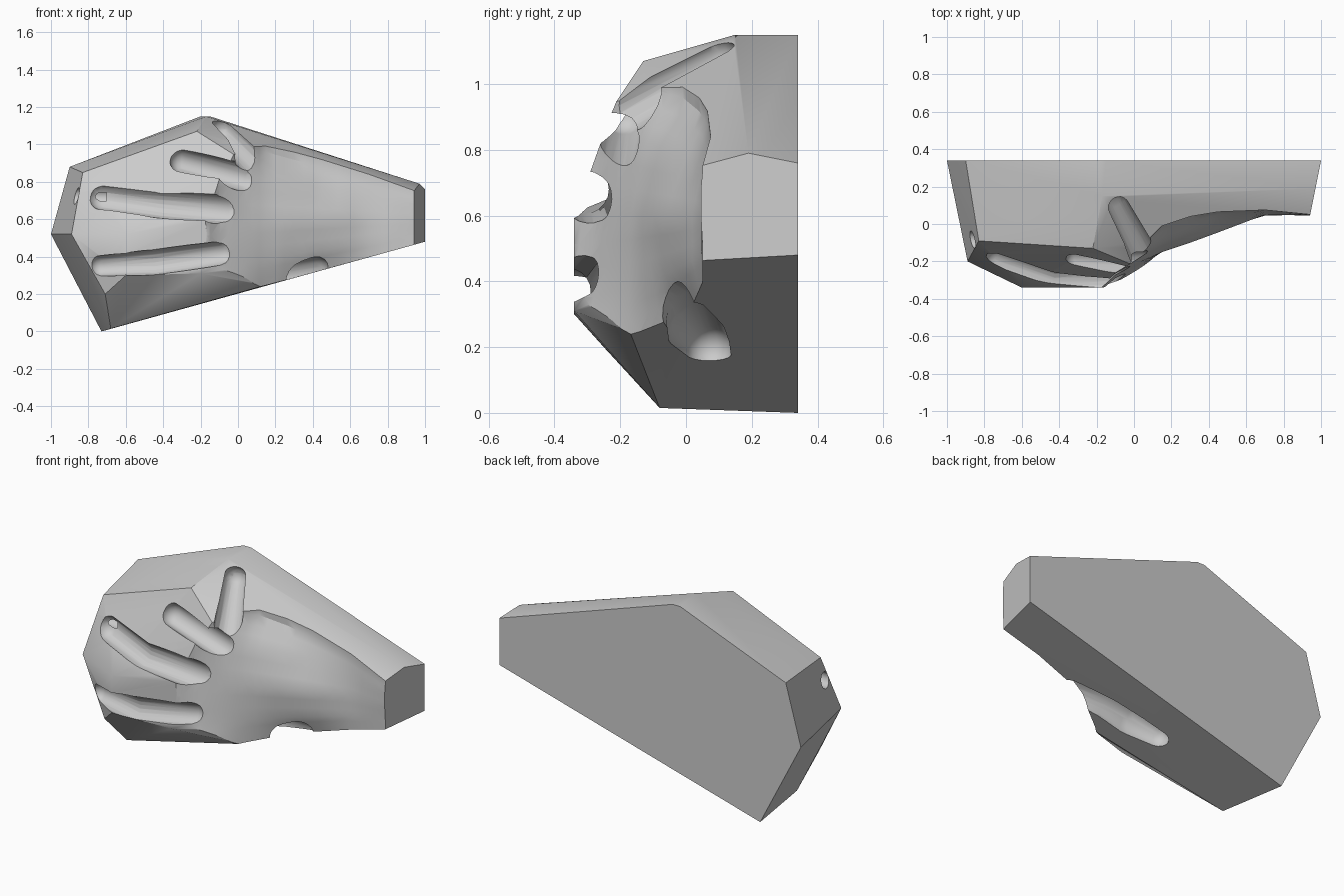
import bpy, bmesh
from mathutils import Vector

if "Cube" in bpy.data.objects:
    bpy.data.objects.remove(bpy.data.objects["Cube"])


def to_object(name, bm):
    bmesh.ops.recalc_face_normals(bm, faces=bm.faces)
    mesh = bpy.data.meshes.new(name)
    bm.to_mesh(mesh)
    bm.free()
    ob = bpy.data.objects.new(name, mesh)
    bpy.context.collection.objects.link(ob)
    return ob


def hull(name, points):
    bm = bmesh.new()
    for p in points:
        bm.verts.new(p)
    res = bmesh.ops.convex_hull(bm, input=bm.verts)
    junk = {v for v in res["geom_interior"] + res["geom_unused"]
            if isinstance(v, bmesh.types.BMVert)}
    bmesh.ops.delete(bm, geom=list(junk), context='VERTS')
    return to_object(name, bm)


def capsule(name, a, ra, b, rb):
    bm = bmesh.new()
    bmesh.ops.create_uvsphere(bm, u_segments=16, v_segments=10, radius=1)
    unit = [v.co.copy() for v in bm.verts]
    bm.free()
    return hull(name, [Vector(a) + u * ra for u in unit] + [Vector(b) + u * rb for u in unit])


def hole(name, a, b, r):
    a, b = Vector(a), Vector(b)
    bm = bmesh.new()
    bmesh.ops.create_cone(bm, cap_ends=True, segments=20, radius1=r, radius2=r,
                          depth=(b - a).length)
    rot = Vector((0, 0, 1)).rotation_difference(b - a)
    for v in bm.verts:
        v.co = rot @ v.co + (a + b) / 2
    return to_object(name, bm)


# Faceted block
block = hull("grip_block", [
    (-1, .34, .52), (-.9, .34, .88), (-.2, .34, 1.15), (-.15, .34, 1.15),
    (1, .34, .76), (1, .34, .48), (-.73, .34, 0),
    (-.89, -.2, .52), (-.83, -.09, .85), (-.22, -.13, 1.07), (-.17, .15, 1.15),
    (.97, .19, .79), (.94, .04, .75), (.94, .04, .463),
    (-.68, -.08, .015), (-.71, -.25, .2), (.14, -.17, .245),
    (-.6, -.34, .3), (-.6, -.34, .52), (-.2, -.34, .31), (-.15, -.34, .6),
    (.02, -.23, .92)])

# Palm and wrist imprint: rows run along x, stacked from lower to upper edge
xs = [-.24, -.1, .04, .15, .3, .45, .7, .95, 1.15]
rows = [
    (0.0, [-.42, -.36, -.24, -.14, -.04, .02, .05, .05, .05]),
    (0.2, [-.42, -.31, -.22, -.15, -.08, -.03, .045, .05, .05]),
    (0.5, [-.40, -.27, -.20, -.15, -.10, -.045, .05, .045, .045]),
    (0.8, [-.42, -.26, -.16, -.10, -.04, .02, .065, .045, .045]),
    (1.0, [-.44, -.34, -.12, -.01, .04, .065, .075, .05, .05])]
rows = [(-.5, rows[0][1])] + rows + [(1.5, rows[-1][1])]
bm = bmesh.new()
grid = []
for t, ys in rows:
    line = []
    for x, y in zip(xs, ys):
        low, high = .202 + .277 * x, 1.0 - .274 * x
        line.append(bm.verts.new((x, y, low + t * (high - low))))
    grid.append(line)
for r in range(len(grid) - 1):
    for c in range(len(xs) - 1):
        bm.faces.new((grid[r][c], grid[r][c + 1], grid[r + 1][c + 1], grid[r + 1][c]))
inner = [e for e in bm.edges if not e.is_boundary]
bmesh.ops.subdivide_edges(bm, edges=bm.edges[:], cuts=2, use_grid_fill=True, smooth=.6)
rim = [e for e in bm.edges if e.is_boundary]
front = bmesh.ops.extrude_edge_only(bm, edges=rim)["geom"]
for v in front:
    if isinstance(v, bmesh.types.BMVert):
        v.co.y = -1
bmesh.ops.holes_fill(bm, edges=[e for e in bm.edges if e.is_boundary], sides=0)
cutters = [to_object("palm_cutter", bm)]

# Finger and thumb channels: (point, radius) chains
channels = {
    "index": [((.07, -.2, .92), .08), ((-.09, .1, 1.08), .062)],
    "middle": [((.04, -.21, .82), .075), ((-.3, -.19, .91), .065)],
    "ring": [((-.05, -.3, .65), .08), ((-.42, -.31, .68), .075), ((-.73, -.2, .72), .07)],
    "little": [((-.08, -.32, .42), .065), ((-.45, -.36, .37), .07), ((-.74, -.27, .35), .055)],
    "thumb": [((.42, -.02, .32), .08), ((.2, .03, .28), .09), ((.05, .04, .24), .095),
              ((-.1, .07, .195), .07)]}
for name, chain in channels.items():
    for (a, ra), (b, rb) in zip(chain, chain[1:]):
        cutters.append(capsule(name + "_cutter", a, ra, b, rb))

# Drain holes at the index and ring finger tips
cutters.append(hole("back_hole_cutter", (-.1, .08, 1.06), (-.05, .45, .97), .045))
cutters.append(hole("side_hole_cutter", (-.7, -.1, .72), (-1.1, -.06, .73), .045))

# Carve the block
for cutter in cutters:
    mod = block.modifiers.new(cutter.name, 'BOOLEAN')
    mod.operation = 'DIFFERENCE'
    mod.solver = 'EXACT'
    mod.object = cutter
bpy.context.view_layer.update()
carved = bpy.data.meshes.new_from_object(
    block.evaluated_get(bpy.context.evaluated_depsgraph_get()))
block.modifiers.clear()
block.data = carved
for cutter in cutters:
    bpy.data.objects.remove(cutter)

bpy.context.view_layer.objects.active = block
block.select_set(True)
bpy.ops.object.shade_smooth_by_angle(angle=.5)
